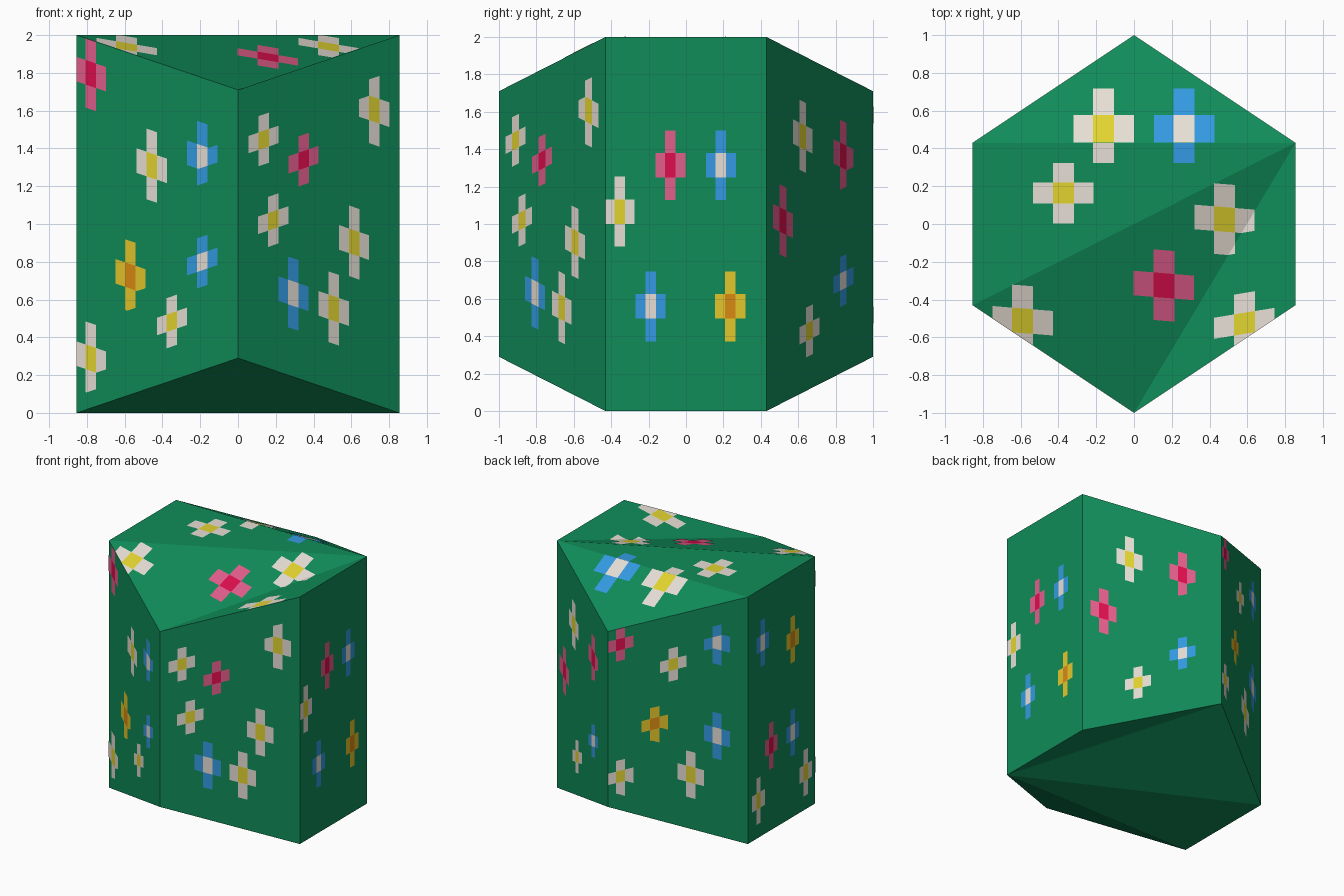
import bpy
from mathutils import Vector

if "Cube" in bpy.data.objects:
    bpy.data.objects.remove(bpy.data.objects["Cube"])

# Colours (sRGB 0-255 converted to linear)
COLOURS = {
    "leaf green": (16, 140, 89), "petal white": (232, 224, 214),
    "pollen yellow": (226, 212, 48), "petal pink": (226, 94, 140),
    "crimson": (222, 14, 78), "petal blue": (52, 154, 226),
    "petal gold": (228, 198, 42), "orange": (218, 138, 20),
}
NAMES = list(COLOURS)
MATS = []
for name, rgb in COLOURS.items():
    m = bpy.data.materials.new(name)
    m.diffuse_color = [((c / 255 + 0.055) / 1.055) ** 2.4 for c in rgb] + [1]
    m.use_nodes = True
    m.node_tree.nodes["Principled BSDF"].inputs["Base Color"].default_value = m.diffuse_color
    MATS.append(m)

# Flower kinds: petal colour, centre colour
KINDS = {
    "w": ("petal white", "pollen yellow"), "p": ("petal pink", "crimson"),
    "b": ("petal blue", "petal white"), "y": ("petal gold", "orange"),
}
SIZE, ARM, LIFT = 0.0935, 0.0325, 0.002


def make_object(name, verts, faces, mat_ids):
    mesh = bpy.data.meshes.new(name)
    mesh.from_pydata(verts, [], faces)
    for m in MATS:
        mesh.materials.append(m)
    for poly, i in zip(mesh.polygons, mat_ids):
        poly.material_index = i
    obj = bpy.data.objects.new(name, mesh)
    bpy.context.collection.objects.link(obj)


def cross2(a, b, p):
    return (b - a).cross(p - a)


def clip(poly, tri):
    """Clip a 2D polygon to a counter-clockwise triangle."""
    for k in range(3):
        a, b = tri[k], tri[(k + 1) % 3]
        out = []
        for i, p in enumerate(poly):
            q = poly[(i + 1) % len(poly)]
            dp, dq = cross2(a, b, p), cross2(a, b, q)
            if dp >= 0:
                out.append(p)
            if dp * dq < 0:
                out.append(p.lerp(q, dp / (dp - dq)))
        poly = out
    return poly


def flower_parts(u, v, kind):
    """Centre square and four petals as rectangles on the face's unit square."""
    petal, centre = (NAMES.index(n) for n in KINDS[kind])
    s, a = SIZE, ARM
    boxes = [(-a, -a, a, a, centre), (-s, -a, -a, a, petal), (a, -a, s, a, petal),
             (-a, a, a, s, petal), (-a, -s, a, -a, petal)]
    for x0, y0, x1, y1, c in boxes:
        yield [Vector((u + x, v + y)) for x, y in
               ((x0, y0), (x1, y0), (x1, y1), (x0, y1))], c


def paint(name, tris, flowers):
    """Lay flat flowers on triangles given as (uv corners, 3D corners)."""
    verts, faces, ids = [], [], []
    for uv, xyz in tris:
        normal = (xyz[1] - xyz[0]).cross(xyz[2] - xyz[0]).normalized()
        area = cross2(*uv)
        for u, v, kind in flowers:
            for rect, c in flower_parts(u, v, kind):
                poly = clip(rect, uv)
                if len(poly) < 3:
                    continue
                faces.append(range(len(verts), len(verts) + len(poly)))
                ids.append(c)
                for p in poly:
                    w1 = cross2(uv[2], uv[0], p) / area
                    w2 = cross2(uv[0], uv[1], p) / area
                    verts.append(xyz[0] * (1 - w1 - w2) + xyz[1] * w1
                                 + xyz[2] * w2 + normal * LIFT)
    make_object(name, verts, faces, ids)


# Body: six-sided block, front and back corners pulled in at top and bottom
X, Y, DROP = 0.855, 0.43, 0.29
RING = [(X, Y), (0, 1), (-X, Y), (-X, -Y), (0, -1), (X, -Y)]
bottom = [Vector((x, y, DROP if x == 0 else 0)) for x, y in RING]
top = [Vector((x, y, 2 - DROP if x == 0 else 2)) for x, y in RING]
faces = [(i, (i + 1) % 6, (i + 1) % 6 + 6, i + 6) for i in range(6)]
faces += [(6, 6 + k, 7 + k) for k in range(1, 5)]
faces += [(5, k + 1, k) for k in range(4)]
make_object("block_body", bottom + top, faces, [0] * len(faces))

# Flower layouts: position across, position up, kind
MEADOW_A = [(.09, .91, "p"), (.467, .722, "w"), (.78, .788, "b"), (.335, .41, "y"),
            (.78, .405, "b"), (.592, .22, "w"), (.09, .157, "w")]
MEADOW_B = [(.157, .783, "w"), (.405, .657, "p"), (.842, .78, "w"), (.217, .47, "w"),
            (.717, .41, "w"), (.342, .22, "b"), (.592, .217, "w")]
MEADOW_C = [(.087, .533, "w"), (.403, .657, "p"), (.717, .657, "b"),
            (.28, .28, "b"), (.775, .28, "y")]
MEADOW_D = [(.22, .78, "b"), (.665, .72, "y"), (.345, .343, "p"), (.665, .343, "b"),
            (.155, .15, "w"), (.86, .15, "w")]
MEADOW_E = [(.338, .783, "w"), (.718, .785, "p"), (.153, .53, "p"),
            (.718, .345, "b"), (.4, .22, "w")]
MEADOW_TOP = [(.406, .782, "w"), (.655, .782, "b"), (.281, .595, "w"), (.78, .532, "w"),
              (.592, .344, "p"), (.155, .22, "w"), (.842, .22, "w")]

# Side flowers
SIDES = [("back_right", MEADOW_E), ("back_left", MEADOW_A), ("left", MEADOW_D),
         ("front_left", MEADOW_A), ("front_right", MEADOW_B), ("right", MEADOW_C)]
C00, C10, C11, C01 = (Vector(c) for c in ((0, 0), (1, 0), (1, 1), (0, 1)))
for i, (side, layout) in enumerate(SIDES):
    j = (i + 1) % 6
    paint(side + "_flowers",
          [((C00, C10, C11), (bottom[i], bottom[j], top[j])),
           ((C00, C11, C01), (bottom[i], top[j], top[i]))], layout)

# Top flowers
uv = [Vector((x / X / 2 + 0.5, {Y: .75, -Y: .25, 1: 1, -1: 0}[y])) for x, y in RING]
paint("top_flowers",
      [((uv[0], uv[k], uv[k + 1]), (top[0], top[k], top[k + 1])) for k in range(1, 5)],
      MEADOW_TOP)
